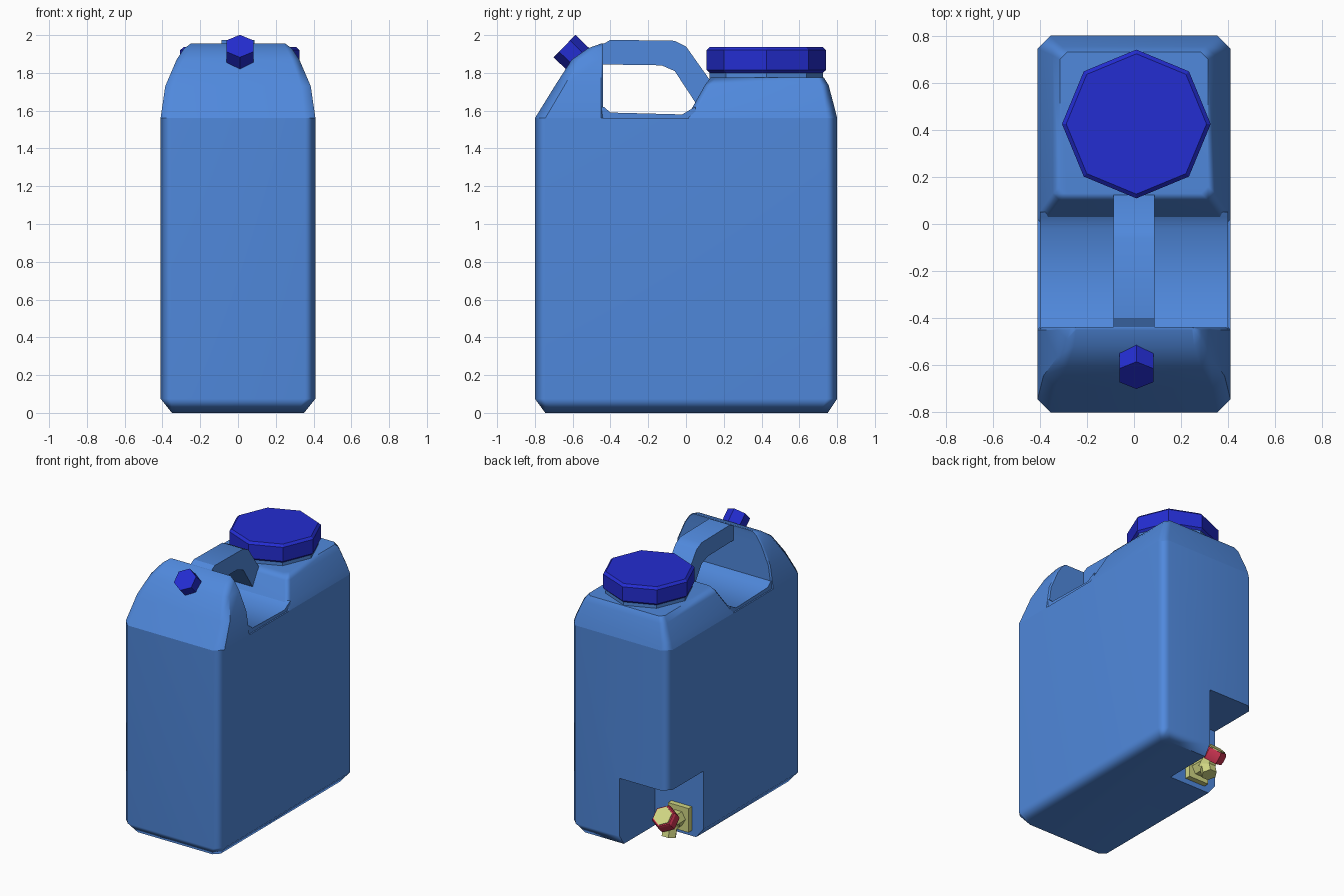
import bpy, bmesh, math
from mathutils import Vector

if "Cube" in bpy.data.objects:
    bpy.data.objects.remove(bpy.data.objects["Cube"])


def material(name, rgb):
    m = bpy.data.materials.new(name)
    m.diffuse_color = (*rgb, 1)
    m.use_nodes = True
    m.node_tree.nodes["Principled BSDF"].inputs["Base Color"].default_value = m.diffuse_color
    return m


BLUE = material("light_blue_plastic", (0.08, 0.25, 0.72))
DARK = material("deep_blue_plastic", (0.017, 0.026, 0.64))
BRASS = material("pale_yellow", (0.64, 0.68, 0.23))
RED = material("red", (0.62, 0.035, 0.085))


def loft(name, rings, mat, angle=30):
    """Closed solid through rings that all have the same number of points."""
    bm = bmesh.new()
    loops = [[bm.verts.new(p) for p in r] for r in rings]
    n = len(loops[0])
    for a, b in zip(loops, loops[1:]):
        for i in range(n):
            j = (i + 1) % n
            bm.faces.new((a[i], a[j], b[j], b[i]))
    bm.faces.new(loops[0][::-1])
    bm.faces.new(loops[-1])
    bmesh.ops.recalc_face_normals(bm, faces=bm.faces)
    me = bpy.data.meshes.new(name)
    bm.to_mesh(me)
    bm.free()
    me.materials.append(mat)
    ob = bpy.data.objects.new(name, me)
    bpy.context.collection.objects.link(ob)
    smooth(ob, angle)
    return ob


def smooth(ob, angle):
    bpy.ops.object.select_all(action='DESELECT')
    ob.select_set(True)
    bpy.context.view_layer.objects.active = ob
    bpy.ops.object.shade_smooth_by_angle(angle=math.radians(angle))


def soften(ob):
    wn = ob.modifiers.new("even_normals", 'WEIGHTED_NORMAL')
    wn.keep_sharp = True


def section(z, hx, y0, y1, cf, cb):
    """Rectangle at height z with front and back corners cut off."""
    half = [(hx - cf, y0), (hx, y0 + cf), (hx, y1 - cb), (hx - cb, y1)]
    return [(x, y, z) for x, y in half] + [(-x, y, z) for x, y in reversed(half)]


def turned(name, profile, sides, mat, loc, direction=(0, 0, 1), phase=0.0):
    """Many-sided turned part, profile is (radius, height)."""
    ob = loft(name, [[(r * math.cos(phase + math.tau * i / sides),
                       r * math.sin(phase + math.tau * i / sides), h)
                      for i in range(sides)] for r, h in profile], mat)
    ob.location = loc
    ob.rotation_euler = Vector(direction).to_track_quat('Z', 'Y').to_euler()
    return ob


def slab(name, outline, x0, x1, mat, angle=30):
    """Side outline (y, z) extruded across x."""
    return loft(name, [[(x, y, z) for y, z in outline] for x in (x0, x1)], mat, angle)


# main tank
tank = loft("tank", [section(0, 0.35, -0.745, 0.75, 0.04, 0.04),
                     section(0.075, 0.41, -0.80, 0.80, 0.055, 0.055),
                     section(1.56, 0.41, -0.80, 0.80, 0.055, 0.055)], BLUE, 50)

# corner recess for the tap
cutter = slab("recess_cutter", [(0.38, -0.1), (1, -0.1), (1, 0.51), (0.38, 0.51)],
              -0.6, -0.01, BLUE)
mod = tank.modifiers.new("recess", 'BOOLEAN')
mod.operation, mod.solver, mod.object = 'DIFFERENCE', 'EXACT', cutter
bpy.context.view_layer.objects.active = tank
bpy.ops.object.modifier_apply(modifier=mod.name)
bpy.data.objects.remove(cutter)
smooth(tank, 50)
soften(tank)

# hollow floor under the handle
slab("grip_floor", [(-0.46, 1.55), (0.05, 1.55), (0.05, 1.62), (0.03, 1.61),
                    (-0.02, 1.58), (-0.40, 1.59), (-0.435, 1.62), (-0.46, 1.62)],
     -0.40, 0.40, BLUE, 50)

# front hump, flat behind
hump = loft("front_hump", [section(1.56, 0.41, -0.80, -0.44, 0.055, 0.01),
                           section(1.73, 0.385, -0.695, -0.44, 0.05, 0.01),
                           section(1.87, 0.325, -0.605, -0.44, 0.04, 0.01),
                           section(1.93, 0.285, -0.52, -0.44, 0.03, 0.01),
                           section(1.955, 0.25, -0.45, -0.438, 0.004, 0.004)], BLUE, 40)
soften(hump)

# rear shoulder under the filler
shoulder = loft("rear_shoulder", [section(1.56, 0.41, 0.0, 0.80, 0.02, 0.055),
                                  section(1.61, 0.395, 0.03, 0.788, 0.03, 0.05),
                                  section(1.735, 0.345, 0.10, 0.755, 0.03, 0.04),
                                  section(1.775, 0.315, 0.13, 0.73, 0.03, 0.03)], BLUE, 50)
soften(shoulder)

# carrying handle
slab("handle", [(-0.46, 1.94), (-0.40, 1.975), (-0.06, 1.97), (0.0, 1.94),
                (0.135, 1.75), (0.055, 1.635), (-0.06, 1.81), (-0.13, 1.84),
                (-0.46, 1.845)], -0.087, 0.087, BLUE)

# filler neck and big cap
turned("filler_neck", [(0.30, 1.74), (0.30, 1.82)], 8, BLUE, (0.01, 0.425, 0))
turned("filler_cap", [(0.30, 1.80), (0.316, 1.815), (0.316, 1.92), (0.298, 1.937)],
       8, DARK, (0.01, 0.425, 0))

# small vent cap on the front slope
turned("vent_cap", [(0.083, -0.17), (0.083, 0)], 6, DARK, (0.01, -0.643, 1.942),
       (0, -0.72, 0.70), math.pi / 2)

# tap: wall plate, barrel, spout, red knob with pale face
TX = -0.23
slab("tap_plate", [(0.37, 0.04), (0.42, 0.04), (0.42, 0.22), (0.37, 0.22)],
     TX - 0.085, TX + 0.085, BRASS)
turned("tap_stub", [(0.06, 0), (0.06, 0.12)], 6, BRASS, (TX, 0.40, 0.13), (0, 1, 0))
UP = (0, 0.72, 0.70)
turned("tap_barrel", [(0.06, 0), (0.06, 0.12)], 6, BRASS, (TX, 0.49, 0.10), UP)
turned("tap_spout", [(0.055, 0), (0.055, 0.11)], 6, BRASS, (TX, 0.505, 0.14), (0, 0.25, -1))
turned("tap_knob", [(0.085, 0), (0.09, 0.02), (0.09, 0.07), (0.08, 0.085)], 6, RED,
       (TX, 0.54, 0.15), UP, math.pi / 2)
turned("tap_knob_face", [(0.07, 0.08), (0.07, 0.092)], 6, BRASS,
       (TX, 0.54, 0.15), UP, math.pi / 2)
